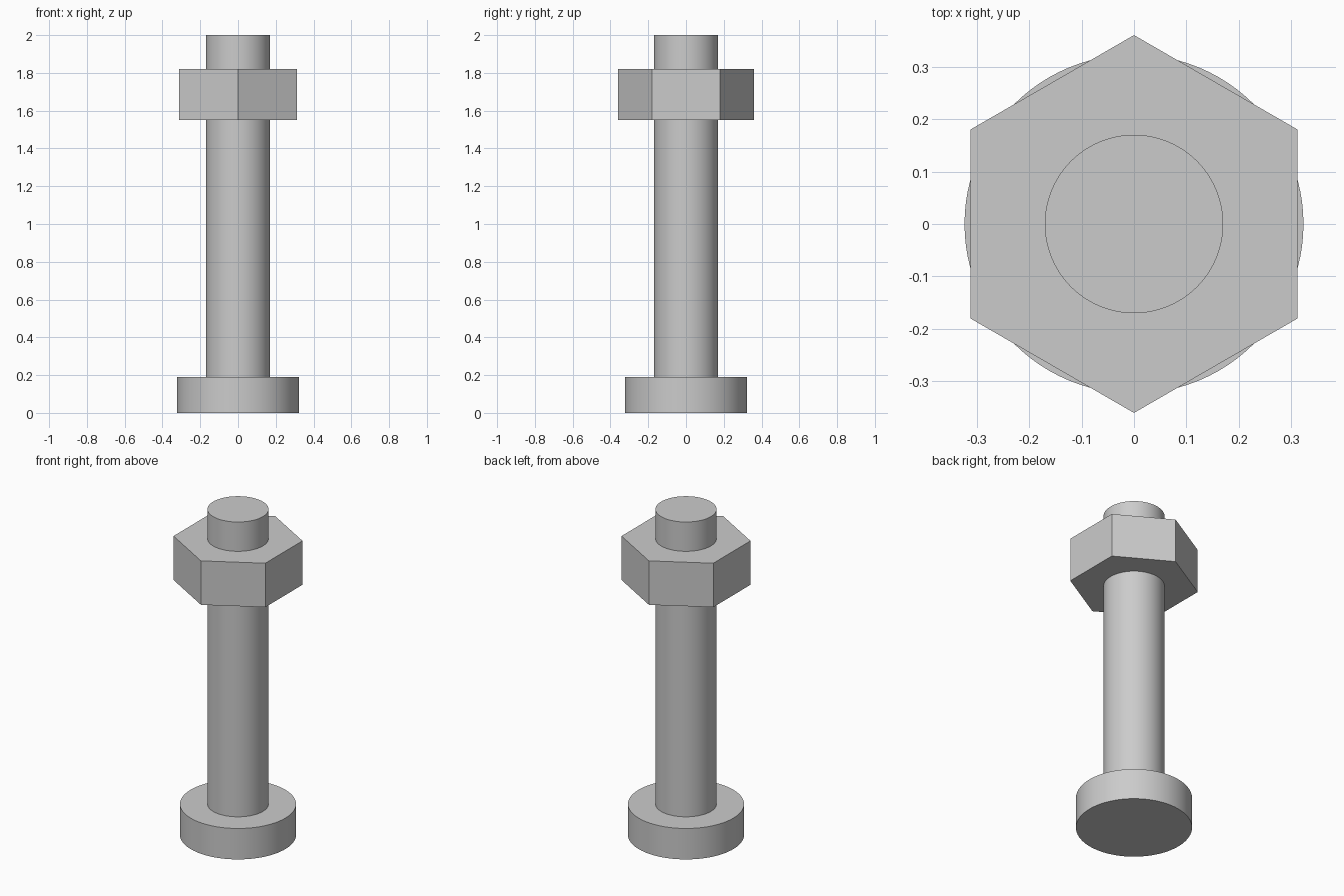
import bpy
from math import radians

cube = bpy.data.objects.get("Cube")
if cube:
    bpy.data.objects.remove(cube, do_unlink=True)

# Plain grey steel
steel = bpy.data.materials.new("grey steel")
steel.use_nodes = True
colour = (0.6, 0.6, 0.6, 1.0)
steel.diffuse_color = colour
steel.node_tree.nodes["Principled BSDF"].inputs["Base Color"].default_value = colour


def prism(name, sides, radius, bottom, top):
    """Upright prism or cylinder between two heights."""
    bpy.ops.mesh.primitive_cylinder_add(
        vertices=sides, radius=radius, depth=top - bottom,
        location=(0, 0, (bottom + top) / 2))
    part = bpy.context.object
    part.name = name
    part.data.materials.append(steel)
    bpy.ops.object.shade_smooth_by_angle(angle=radians(30))
    return part


# Round head, long shank and hexagonal nut
prism("bolt_head", 96, 0.323, 0, 0.19)
prism("bolt_shank", 96, 0.17, 0.19, 2)
prism("hex_nut", 6, 0.36, 1.55, 1.82)
